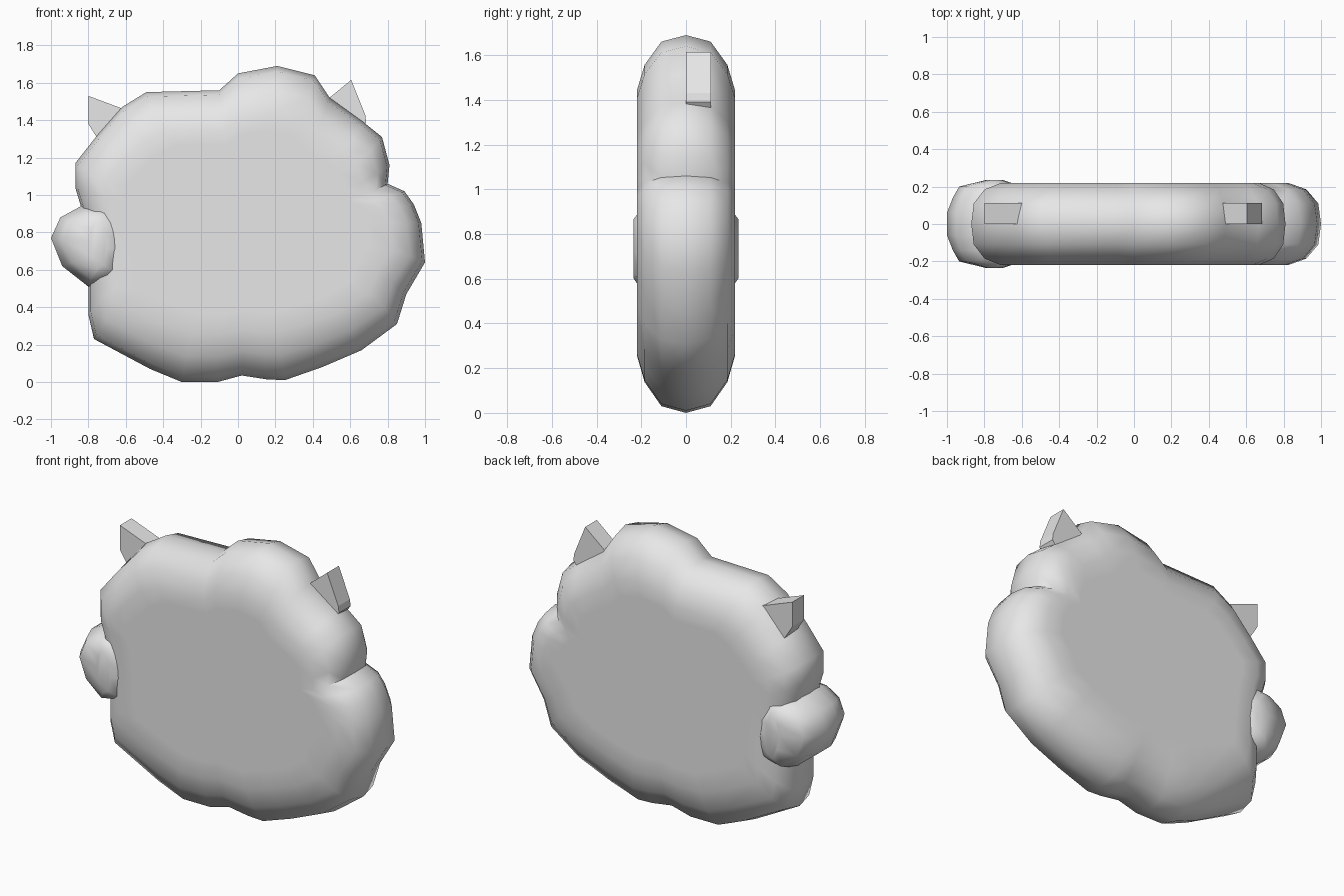
import bpy, bmesh, math

cube = bpy.data.objects.get("Cube")
if cube:
    bpy.data.objects.remove(cube, do_unlink=True)

grey = bpy.data.materials.new("plain_grey")
grey.diffuse_color = (0.8, 0.8, 0.8, 1)
grey.use_nodes = True
grey.node_tree.nodes["Principled BSDF"].inputs["Base Color"].default_value = (0.8, 0.8, 0.8, 1)


def stacked_shape(name, outline, centre, rings, smooth=True):
    """Bridge scaled copies of an x-z outline; rings are (y, x scale, z scale)."""
    bm = bmesh.new()
    cx, cz = centre
    loops = [[bm.verts.new((cx + (x - cx) * sx, y, cz + (z - cz) * sz))
              for x, z in outline] for y, sx, sz in rings]
    n = len(outline)
    for a, b in zip(loops, loops[1:]):
        for i in range(n):
            j = (i + 1) % n
            bm.faces.new((a[i], a[j], b[j], b[i]))
    bm.faces.new(loops[0])
    bm.faces.new(loops[-1][::-1])
    bmesh.ops.recalc_face_normals(bm, faces=bm.faces)
    mesh = bpy.data.meshes.new(name)
    bm.to_mesh(mesh)
    bm.free()
    mesh.materials.append(grey)
    obj = bpy.data.objects.new(name, mesh)
    bpy.context.collection.objects.link(obj)
    if smooth:
        bpy.ops.object.select_all(action='DESELECT')
        obj.select_set(True)
        bpy.context.view_layer.objects.active = obj
        bpy.ops.object.shade_smooth_by_angle(angle=math.radians(50))
    return obj


def mirrored(half):
    """Rings given from the front to the middle, repeated towards the back."""
    return half + [(-y, sx, sz) for y, sx, sz in reversed(half) if y]


# Puffy cloud body
cloud = [(-.84, .94), (-.87, 1.04), (-.87, 1.17), (-.76, 1.31), (-.62, 1.47),
         (-.49, 1.55), (-.1, 1.56), (0, 1.65), (.21, 1.69), (.41, 1.64),
         (.49, 1.52), (.67, 1.39), (.77, 1.31), (.81, 1.16), (.8, 1.06),
         (.89, 1.02), (.94, .95), (.98, .85), (1, .64), (.9, .47),
         (.85, .31), (.66, .17), (.45, .08), (.25, .01), (.15, .015),
         (.02, .035), (-.11, 0), (-.3, 0), (-.47, .07), (-.77, .23),
         (-.8, .36), (-.8, .5)]
stacked_shape("cloud_body", cloud, (0.02, 0.86), mirrored([
    (-.22, .7, .58), (-.22, .82, .7), (-.185, .92, .84), (-.11, .985, .965), (0, 1, 1)]))

# Side puff, slightly thicker than the body
puff = [(-1, .77), (-.95, .88), (-.84, .94), (-.7, .95), (-.58, .85),
        (-.55, .7), (-.62, .55), (-.8, .51), (-.94, .62)]
stacked_shape("side_puff", puff, (-.74, .74), mirrored([
    (-.235, .2, .6), (-.2, .75, .82), (-.14, .88, .92), (-.06, 1, 1)]))

# Pointed ears behind the middle plane
ear_rings = [(0, 1, 1), (.112, 1, 1)]
stacked_shape("right_ear", [(-.8, 1.53), (-.48, 1.41), (-.7, 1.22), (-.8, 1.38)],
              (-.7, 1.4), ear_rings, smooth=False)
stacked_shape("left_ear", [(.605, 1.615), (.41, 1.455), (.62, 1.3), (.685, 1.39), (.68, 1.43)],
              (.6, 1.4), ear_rings, smooth=False)
